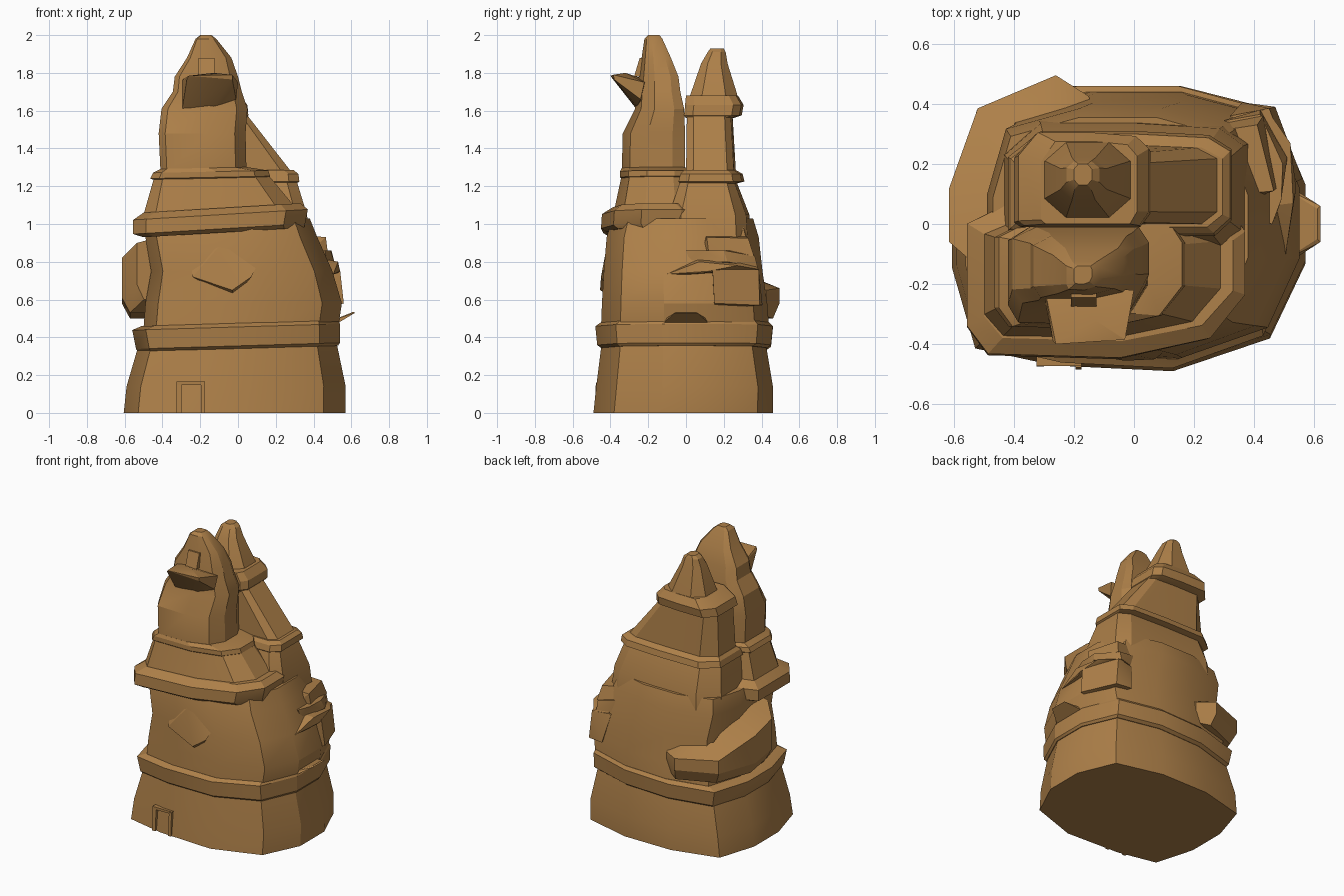
import bpy, bmesh
from mathutils import Vector

rock = bpy.data.materials.new("sandy brown rock")
rock.diffuse_color = (0.42, 0.215, 0.066, 1)

# Plan outlines, normalised to -1..1 in x and y
ROUND = [(-1, -.28), (-.87, -.84), (-.42, -.96), (.25, -1), (.8, -.77), (1, -.25),
         (1, .3), (.82, .83), (.28, 1), (-.32, 1), (-.86, .83), (-1, .28)]
BLOCK = [(-1, -.6), (-.85, -.95), (.1, -1), (.75, -.75), (1, -.2),
         (1, .6), (.85, 1), (-.65, 1), (-1, .7)]
BACK = [(-1, -.9), (-.9, -1), (.85, -1), (1, -.7), (1, .65), (.8, .92),
        (.1, 1), (-.7, 1), (-1, .5)]
PEAK = [(-1, -.5), (-.5, -1), (.5, -1), (1, -.5), (1, .5), (.5, 1), (-.5, 1), (-1, .5)]


def finish(name, bm):
    bmesh.ops.recalc_face_normals(bm, faces=bm.faces)
    me = bpy.data.meshes.new(name)
    bm.to_mesh(me)
    bm.free()
    me.materials.append(rock)
    ob = bpy.data.objects.new(name, me)
    bpy.context.collection.objects.link(ob)
    return ob


def skin(name, rings):
    """Closed skin through rings of points."""
    bm = bmesh.new()
    vs = [[bm.verts.new(p) for p in r] for r in rings]
    n = len(rings[0])
    for a, b in zip(vs, vs[1:]):
        for i in range(n):
            j = (i + 1) % n
            bm.faces.new((a[i], a[j], b[j], b[i]))
    bm.faces.new(vs[0])
    bm.faces.new(vs[-1])
    return finish(name, bm)


def stack(name, outline, levels, tilt=0):
    """Levels are (z, xmin, xmax, ymin, ymax); tilt raises the +x side."""
    rings = []
    for z, x0, x1, y0, y1 in levels:
        r = []
        for u, v in outline:
            x = (x0 + x1) / 2 + u * (x1 - x0) / 2
            y = (y0 + y1) / 2 + v * (y1 - y0) / 2
            r.append(Vector((x, y, z + tilt * x)))
        rings.append(r)
    return skin(name, rings)


def hull(name, pts):
    bm = bmesh.new()
    for p in pts:
        bm.verts.new(p)
    bmesh.ops.convex_hull(bm, input=bm.verts)
    bmesh.ops.dissolve_limit(bm, angle_limit=.03, verts=bm.verts, edges=bm.edges)
    return finish(name, bm)


def box(name, x0, x1, y0, y1, z0, z1, lean=0):
    return hull(name, [(x, y + (lean if z == z1 else 0), z)
                       for x in (x0, x1) for y in (y0, y1) for z in (z0, z1)])


# Wide foot, lower ring and main body
base = stack("base", ROUND, [(0, -.605, .57, -.49, .46), (.14, -.59, .57, -.475, .46),
                             (.38, -.52, .52, -.445, .42)])
stack("lower_ring", ROUND, [(.34, -.53, .53, -.45, .43), (.355, -.54, .54, -.47, .45),
                            (.455, -.56, .54, -.48, .46), (.475, -.51, .53, -.45, .44)], .03)
stack("main_body", ROUND, [(.45, -.50, .53, -.45, .44), (.58, -.49, .55, -.445, .43),
                           (.75, -.46, .50, -.435, .405), (.93, -.49, .42, -.42, .385),
                           (1.03, -.47, .38, -.39, .355)])

# Front shoulder, its rings and the tall front tower
stack("front_shoulder_ring", BLOCK, [(.96, -.50, .35, -.42, .06), (.98, -.555, .355, -.45, .08),
                                     (1.055, -.555, .37, -.445, .08),
                                     (1.09, -.50, .33, -.39, .03)], .06)
stack("front_shoulder", BLOCK, [(1.05, -.50, .335, -.385, .03), (1.26, -.44, .16, -.34, 0)])
stack("front_tower_ring", BLOCK, [(1.24, -.44, .16, -.34, .0), (1.25, -.465, .17, -.35, .01),
                                  (1.28, -.45, .16, -.35, .01), (1.3, -.41, .05, -.34, 0)], .02)
stack("front_tower", BLOCK, [(1.27, -.41, .045, -.34, -.005), (1.48, -.42, .04, -.335, -.005),
                             (1.61, -.405, .05, -.27, -.01), (1.7, -.345, .02, -.26, -.03),
                             (1.78, -.335, 0, -.25, -.04), (1.88, -.27, -.035, -.235, -.08),
                             (1.98, -.225, -.115, -.22, -.125), (2.0, -.20, -.14, -.20, -.14)])

# Back shoulder, sloped back tower, rings and back peak
stack("back_shoulder", BACK, [(.92, -.44, .38, -.10, .345), (1.05, -.43, .365, -.09, .335),
                              (1.23, -.40, .31, -.03, .265)])
stack("back_lower_ring", BACK, [(1.215, -.40, .31, -.03, .27), (1.225, -.42, .325, -.04, .31),
                                (1.265, -.41, .32, -.03, .30), (1.285, -.39, .295, -.01, .265)])
stack("back_tower", BACK, [(1.26, -.39, .295, 0, .265), (1.6, -.37, .03, .005, .245)])
stack("back_upper_ring", BACK, [(1.56, -.37, .045, 0, .25), (1.575, -.40, .055, -.01, .295),
                                (1.63, -.385, .05, -.005, .305), (1.68, -.31, .01, 0, .275)])
stack("back_peak", PEAK, [(1.62, -.31, .005, 0, .28), (1.69, -.295, -.015, .025, .27),
                          (1.85, -.245, -.09, .08, .22), (1.91, -.225, -.115, .115, .21),
                          (1.93, -.20, -.14, .13, .2)])

# Balcony and doorway high on the front tower
hull("balcony", [(-.30, -.20, 1.76), (-.285, -.29, 1.76), (-.26, -.40, 1.785), (-.03, -.385, 1.79),
                 (0, -.22, 1.75), (-.27, -.39, 1.77), (-.03, -.38, 1.765), (-.13, -.32, 1.80),
                 (-.30, -.24, 1.58), (-.13, -.26, 1.62), (-.01, -.24, 1.66)])
box("balcony_doorway", -.21, -.125, -.275, -.15, 1.78, 1.88, .03)

# Shallow brow on the front of the body
hull("front_brow", [(-.24, -.42, .72), (-.03, -.455, .65), (.07, -.45, .72), (-.1, -.42, .88),
                    (-.03, -.38, .60), (.12, -.41, .82), (-.25, -.38, .80)])

# Door posts and lintel at the foot
box("door_left_post", -.325, -.30, -.475, -.40, 0, .16, .008)
box("door_right_post", -.195, -.175, -.485, -.40, 0, .16, .008)
box("door_lintel", -.325, -.175, -.472, -.40, .148, .165)


def ledge(name, stations):
    """Stations: inner (x, y), outer (x, y), bottom z, edge z, top z."""
    skin(name, [[(ix, iy, b), (ox * .93, oy * .93, b), (ox, oy, b + .08), (ox, oy, e), (ix, iy, t)]
                for ix, iy, ox, oy, b, e, t in stations])


# Ledge climbing round the back left corner
ledge("back_left_ledge", [(-.13, .36, -.15, .425, .52, .65, .69),
                          (-.22, .36, -.26, .495, .5, .66, .71),
                          (-.42, .30, -.52, .385, .5, .67, .74),
                          (-.44, .1, -.615, .12, .5, .77, .86),
                          (-.44, -.03, -.615, -.06, .53, .82, .92),
                          (-.42, -.12, -.535, -.13, .60, .90, .93)])

# Stepped ledges on the right side
hull("right_ledge_slope", [(.46, -.12, .72), (.505, -.10, .735), (.53, .07, .80), (.54, .12, .75),
                           (.52, .27, .78), (.44, .385, .76), (.34, .36, .75), (.38, .05, .83),
                           (.34, .33, .83), (.53, .09, .74), (.40, -.1, .72)])
hull("right_ledge_block", [(.46, .15, .55), (.56, .15, .58), (.54, .14, .76), (.40, .16, .76),
                           (.36, .405, .57), (.47, .39, .57), (.45, .385, .76), (.32, .36, .76)])
hull("right_ledge_step", [(.46, 0, .86), (.49, .08, .86), (.495, .2, .86), (.42, .365, .83),
                          (.34, .03, .86), (.28, .34, .86), (.47, .02, .80), (.51, .22, .80),
                          (.42, .38, .77), (.28, .34, .77), (.34, .03, .77)])
hull("right_ledge_top", [(.36, .10, .94), (.465, .11, .93), (.475, .12, .85), (.38, .08, .85),
                         (.28, .31, .94), (.41, .33, .925), (.43, .36, .83), (.28, .34, .83)])

# Thin awning on the right side
hull("right_awning", [(.52, -.125, .47), (.52, .125, .47), (.62, -.06, .53), (.62, .06, .53),
                      (.50, -.12, .49), (.50, .12, .49), (.61, -.05, .535), (.61, .05, .535)])

# Soft shading with sharp rock edges
for ob in bpy.context.collection.objects:
    ob.select_set(True)
bpy.context.view_layer.objects.active = base
bpy.ops.object.shade_smooth_by_angle(angle=0.4)
